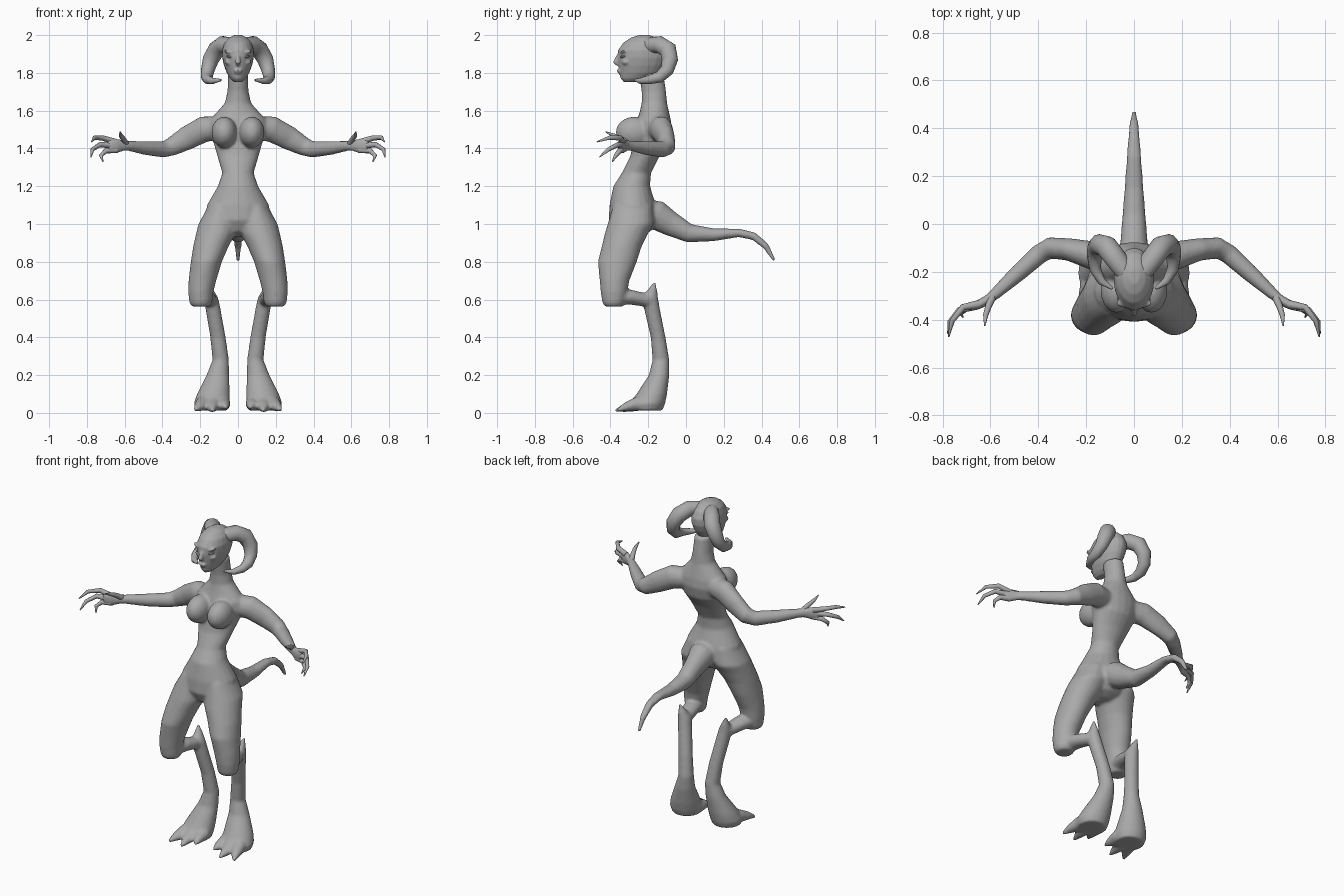
import bpy, bmesh, math
from mathutils import Vector, Matrix

skin_mat = bpy.data.materials.new("grey skin")
skin_mat.diffuse_color = (0.4, 0.4, 0.4, 1)
X, Z = Vector((1, 0, 0)), Vector((0, 0, 1))


def skin(bm, rings):
    """Closed tube through rings of points."""
    loops = [[bm.verts.new(p) for p in r] for r in rings]
    n = len(loops[0])
    for a, b in zip(loops, loops[1:]):
        for i in range(n):
            j = (i + 1) % n
            bm.faces.new((a[i], a[j], b[j], b[i]))
    bm.faces.new(loops[0][::-1])
    bm.faces.new(loops[-1])


def slabs(bm, rows, sides=(1,), n=20):
    """Level oval slices: z, x from, x to, y front, y back."""
    for s in sides:
        rings = []
        for z, x0, x1, y0, y1 in rows:
            rings.append([(s * ((x0 + x1) / 2 + (x1 - x0) / 2 * math.cos(t)),
                           (y0 + y1) / 2 + (y1 - y0) / 2 * math.sin(t), z)
                          for t in (2 * math.pi * k / n for k in range(n))])
        skin(bm, rings)


def tube(bm, rows, ref, sides=(1, -1), n=14):
    """Oval tube along a path: x, y, z, radius along ref, other radius."""
    pts = [Vector(r[:3]) for r in rows]
    rings = []
    for i, row in enumerate(rows):
        tan = (pts[min(i + 1, len(pts) - 1)] - pts[max(i - 1, 0)]).normalized()
        u = (ref - tan * ref.dot(tan)).normalized()
        v = tan.cross(u)
        rings.append([pts[i] + u * row[3] * math.cos(t) + v * row[-1] * math.sin(t)
                      for t in (2 * math.pi * k / n for k in range(n))])
    for s in sides:
        skin(bm, [[(s * p.x, p.y, p.z) for p in r] for r in rings])


def ball(bm, c, r, tilt=0, sides=(1, -1)):
    for s in sides:
        m = (Matrix.Translation((s * c[0], c[1], c[2])) @ Matrix.Rotation(-s * tilt, 4, 'Y')
             @ Matrix.Diagonal((*r, 1)))
        bmesh.ops.create_uvsphere(bm, u_segments=16, v_segments=10, radius=1, matrix=m)


def finish(bm, name, voxel=0, smooth=0):
    bmesh.ops.recalc_face_normals(bm, faces=bm.faces)
    me = bpy.data.meshes.new(name)
    bm.to_mesh(me)
    bm.free()
    me.materials.append(skin_mat)
    ob = bpy.data.objects.new(name, me)
    bpy.context.collection.objects.link(ob)
    bpy.ops.object.select_all(action='DESELECT')
    bpy.context.view_layer.objects.active = ob
    ob.select_set(True)
    if voxel:  # fuse overlapping volumes and soften the joins
        m = ob.modifiers.new("fuse", 'REMESH')
        m.mode = 'VOXEL'
        m.voxel_size = voxel
        bpy.ops.object.modifier_apply(modifier=m.name)
        m = ob.modifiers.new("soften", 'SMOOTH')
        m.factor, m.iterations = 0.5, smooth
        bpy.ops.object.modifier_apply(modifier=m.name)
    bpy.ops.object.shade_smooth_by_angle(angle=math.radians(60))
    return ob


# ---- body: torso and neck
bm = bmesh.new()
torso = [(1.80, .052, -.25, -.12), (1.70, .056, -.235, -.105), (1.64, .07, -.235, -.10),
         (1.595, .11, -.245, -.09), (1.55, .15, -.26, -.08), (1.50, .155, -.27, -.075),
         (1.43, .13, -.28, -.09), (1.36, .11, -.295, -.14), (1.27, .083, -.34, -.185),
         (1.20, .107, -.385, -.19), (1.10, .165, -.405, -.16), (1.02, .175, -.41, -.15),
         (.96, .12, -.38, -.19), (.935, .05, -.34, -.24)]
slabs(bm, [(z, -w, w, f, b) for z, w, f, b in torso])
ball(bm, (.073, -.275, 1.485), (.068, .098, .083))

# thighs
slabs(bm, [(1.10, .02, .155, -.385, -.18), (1.0, 0, .21, -.415, -.17),
           (.95, .012, .222, -.43, -.20), (.88, .05, .238, -.447, -.235),
           (.80, .085, .25, -.467, -.26), (.70, .115, .262, -.457, -.30),
           (.64, .13, .264, -.452, -.31), (.585, .137, .258, -.443, -.32),
           (.562, .15, .245, -.43, -.335)], (1, -1))

# link from the knee back to the hock
tube(bm, [(.195, -.39, .615, .055, .045), (.17, -.29, .612, .05, .04),
          (.148, -.21, .597, .04, .036), (.14, -.18, .585, .035, .03)], X)

# shins with hock spike, feet
slabs(bm, [(.695, .155, .165, -.172, -.16), (.65, .128, .172, -.205, -.152),
           (.61, .105, .18, -.235, -.148), (.55, .092, .172, -.222, -.138),
           (.40, .065, .147, -.187, -.108), (.28, .048, .135, -.177, -.088),
           (.20, .047, .167, -.197, -.088), (.10, .043, .217, -.262, -.10),
           (.05, .043, .235, -.30, -.11), (.012, .055, .222, -.29, -.125)], (1, -1))
for root, mid, tip in (((.185, -.25, .05), (.205, -.315, .033), (.228, -.365, .014)),
                       ((.13, -.25, .05), (.137, -.32, .028), (.133, -.375, .012)),
                       ((.08, -.23, .05), (.074, -.295, .04), (.062, -.335, .028))):
    tube(bm, [(*root, .042, .04), (*mid, .03, .025), (*tip, .008, .008)], X)

# arms
tube(bm, [(.07, -.16, 1.51, .06, .06), (.18, -.13, 1.502, .07, .06),
          (.27, -.107, 1.455, .064, .048), (.35, -.10, 1.41, .05, .046),
          (.395, -.125, 1.395, .044, .042), (.49, -.21, 1.402, .037, .036),
          (.58, -.292, 1.414, .027, .025), (.61, -.315, 1.415, .03, .02),
          (.645, -.335, 1.413, .042, .02), (.675, -.347, 1.412, .04, .017),
          (.69, -.355, 1.41, .03, .012)], Z)

# tail
tube(bm, [(0, -.24, 1.06, .09, .07), (0, -.15, 1.045, .075, .08), (0, -.08, 1.0, .058, .066),
          (0, .02, .95, .05, .05), (0, .15, .943, .04, .034), (0, .28, .953, .031, .023),
          (0, .36, .935, .025, .022), (0, .425, .88, .019, .018),
          (0, .468, .805, .009, .009)], X, (1,))
finish(bm, "body", .0085, 7)

# ---- fingers and thumbs
bm = bmesh.new()
for path in (((.65, -.335, 1.435), (.715, -.348, 1.455), (.76, -.405, 1.457), (.775, -.472, 1.435)),
             ((.66, -.342, 1.415), (.73, -.36, 1.42), (.77, -.41, 1.395), (.778, -.458, 1.355)),
             ((.645, -.337, 1.392), (.70, -.352, 1.387), (.726, -.372, 1.362), (.715, -.39, 1.33)),
             ((.59, -.30, 1.42), (.607, -.34, 1.45), (.62, -.38, 1.468), (.624, -.425, 1.488))):
    tube(bm, [(*p, r, r) for p, r in zip(path, (.017, .014, .011, .003))], Vector((.3, -.3, .9)), n=10)
finish(bm, "fingers")

# ---- head with nose, lips, cheeks and brows
bm = bmesh.new()
head = [(1.752, .022, -.33, -.25), (1.77, .042, -.347, -.19), (1.80, .06, -.352, -.14),
        (1.84, .075, -.358, -.115), (1.88, .084, -.362, -.10), (1.92, .085, -.36, -.10),
        (1.96, .073, -.332, -.12), (1.985, .05, -.295, -.15), (2.0, .022, -.25, -.19)]
slabs(bm, [(z, -w, w, f, b) for z, w, f, b in head])
tube(bm, [(0, -.35, 1.905, .008, .008), (0, -.363, 1.88, .011, .012),
          (0, -.375, 1.855, .015, .013), (0, -.36, 1.842, .01, .008)], X, (1,))
ball(bm, (0, -.35, 1.812), (.024, .018, .008), 0, (1,))
ball(bm, (0, -.345, 1.80), (.02, .016, .007), 0, (1,))
ball(bm, (.042, -.33, 1.908), (.034, .02, .009), .3)
ball(bm, (.045, -.315, 1.855), (.026, .025, .016), .2)
finish(bm, "head", .006, 4)

# slanted eyes
bm = bmesh.new()
ball(bm, (.042, -.33, 1.884), (.021, .018, .007), .3)
finish(bm, "eyes")

# ---- curled horns
bm = bmesh.new()
tube(bm, [(.035, -.20, 1.945, .042), (.08, -.14, 1.95, .046), (.115, -.095, 1.922, .047),
          (.145, -.085, 1.87, .043), (.16, -.10, 1.815, .036), (.165, -.14, 1.778, .031),
          (.162, -.19, 1.765, .024), (.135, -.24, 1.757, .017), (.09, -.27, 1.762, .006)], X, n=12)
horns = finish(bm, "horns")
